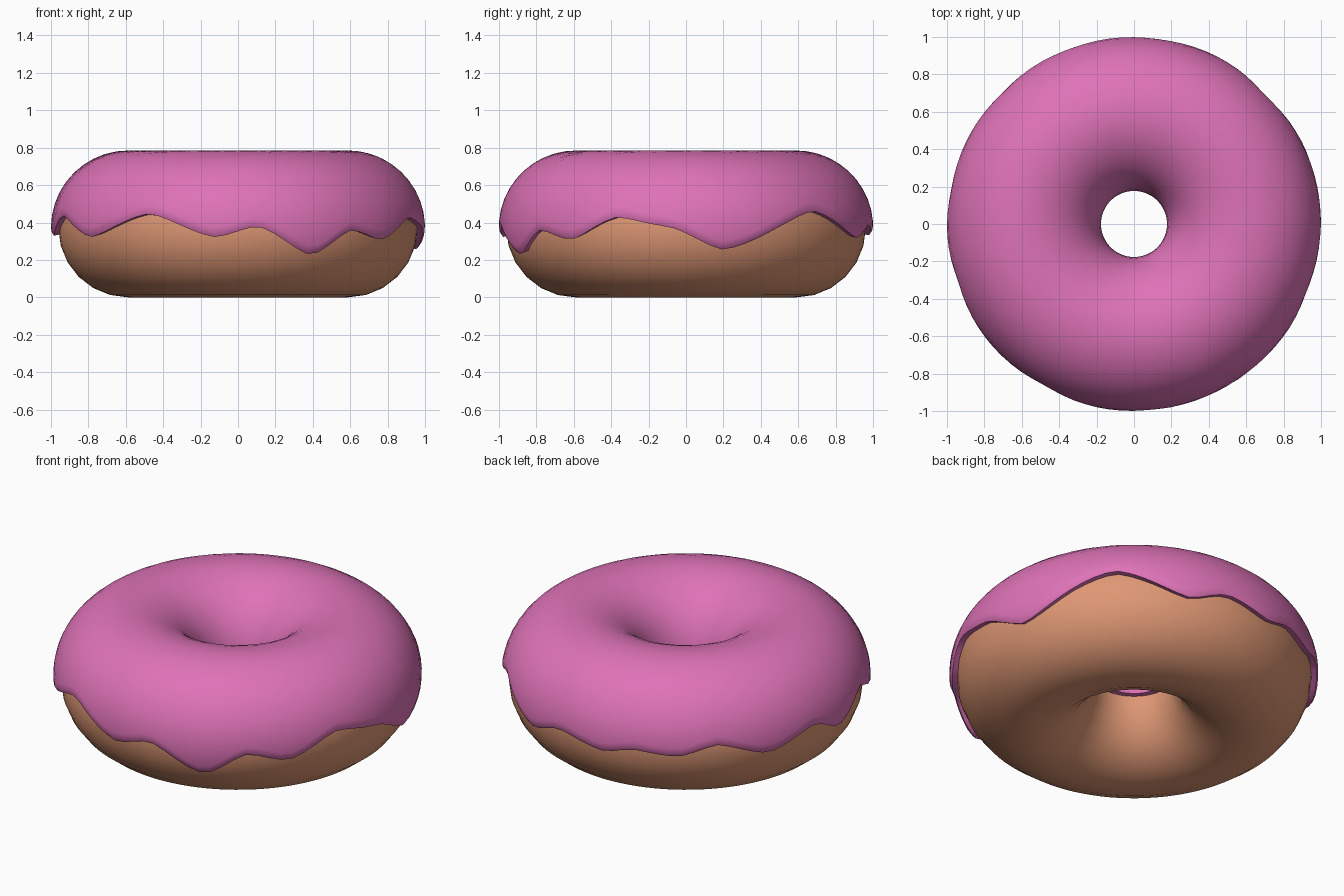
import bpy, bmesh, math

if "Cube" in bpy.data.objects:
    bpy.data.objects.remove(bpy.data.objects["Cube"])

MAJOR, MINOR, GLAZE = 0.588, 0.3725, 0.412   # ring radius, dough tube, icing tube
SEG, MID = 96, 0.3725                        # steps around the ring, tube centre height

# Lower edge of the icing: (angle in degrees, height)
DRIPS = [(12, .25), (44, .465), (68, .315), (81, .385), (98, .33), (108, .37),
         (122, .345), (135, .41), (152, .32), (170, .41), (182, .32), (198, .44),
         (217, .32), (241, .45), (263, .32), (276, .38), (294, .22), (308, .36),
         (321, .305), (338, .43), (354, .38), (372, .25)]


def edge_height(deg):
    """Smoothly blended icing height at an angle round the ring."""
    if deg < DRIPS[0][0]:
        deg += 360
    for (a0, z0), (a1, z1) in zip(DRIPS, DRIPS[1:]):
        if a0 <= deg <= a1:
            t = (deg - a0) / (a1 - a0)
            s = 0.5 - 0.5 * math.cos(math.pi * t)
            return z0 + (z1 - z0) * (0.5 * s + 0.5 * t)


def material(name, rgb):
    m = bpy.data.materials.new(name)
    m.diffuse_color = (*rgb, 1)
    m.use_nodes = True
    m.node_tree.nodes["Principled BSDF"].inputs["Base Color"].default_value = m.diffuse_color
    return m


def ring_object(name, section, closed, mat):
    """Sweep section(angle) -> [(tube radius, tube angle)] round the z axis."""
    bm = bmesh.new()
    rings = []
    for i in range(SEG):
        th = 2 * math.pi * i / SEG
        row = []
        for rad, a in section(math.degrees(th)):
            r = MAJOR + rad * math.cos(a)
            row.append(bm.verts.new((r * math.cos(th), r * math.sin(th),
                                     MID + rad * math.sin(a))))
        rings.append(row)
    n = len(rings[0])
    for i in range(SEG):
        p, q = rings[i], rings[(i + 1) % SEG]
        for j in range(n if closed else n - 1):
            k = (j + 1) % n
            bm.faces.new((p[j], q[j], q[k], p[k]))
    bmesh.ops.recalc_face_normals(bm, faces=bm.faces)
    me = bpy.data.meshes.new(name)
    bm.to_mesh(me)
    bm.free()
    me.materials.append(mat)
    ob = bpy.data.objects.new(name, me)
    bpy.context.collection.objects.link(ob)
    bpy.ops.object.select_all(action='DESELECT')
    ob.select_set(True)
    bpy.context.view_layer.objects.active = ob
    bpy.ops.object.shade_smooth_by_angle(angle=math.radians(50))
    return ob


def dough_section(deg):
    return [(MINOR, 2 * math.pi * j / 24) for j in range(24)]


def icing_section(deg):
    start = math.asin((edge_height(deg) - MID) / GLAZE)   # outer dripping edge
    end = math.pi + 0.02                                  # even edge in the hole
    pts = [(MINOR - 0.01, start + 0.01), (GLAZE - 0.012, start),
           (GLAZE - 0.002, start + 0.05)]                 # rounded outer lip
    a, b = start + 0.12, end - 0.06
    pts += [(GLAZE, a + (b - a) * j / 20) for j in range(21)]
    pts += [(GLAZE - 0.008, end), (MINOR - 0.01, end)]    # lip inside the hole
    return pts


# Baked ring
ring_object("dough", dough_section, True, material("baked brown", (0.73, 0.31, 0.175)))
# Dripping glaze over the top
ring_object("icing", icing_section, False, material("pink icing", (0.73, 0.17, 0.475)))
